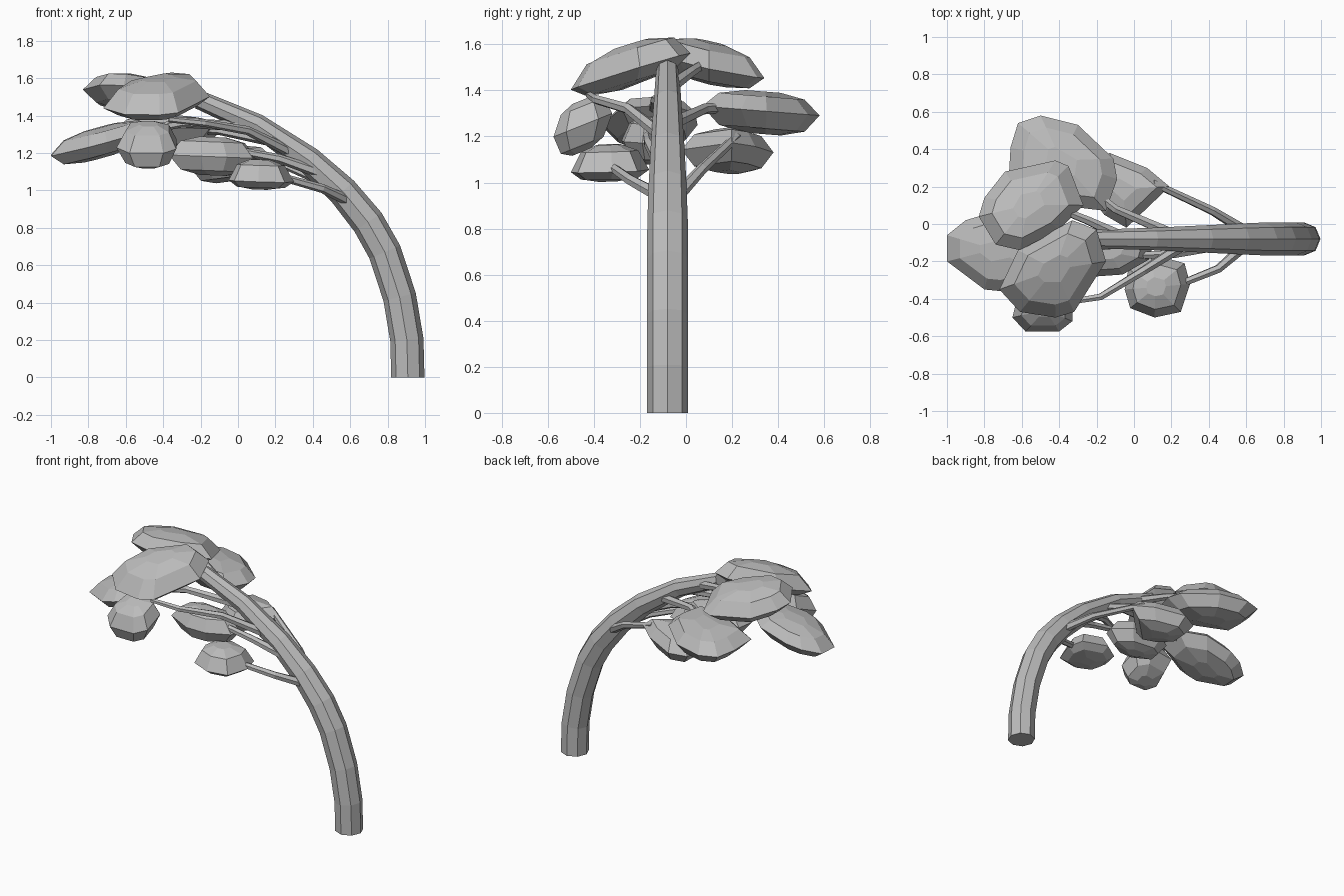
import bpy, bmesh, math
from mathutils import Vector

cube = bpy.data.objects.get("Cube")
if cube:
    bpy.data.objects.remove(cube, do_unlink=True)

grey = bpy.data.materials.new("plain grey")
grey.use_nodes = True
GREY = (0.5, 0.5, 0.5, 1)
grey.diffuse_color = GREY
grey.node_tree.nodes["Principled BSDF"].inputs["Base Color"].default_value = GREY


def finish(name, bm):
    bmesh.ops.recalc_face_normals(bm, faces=bm.faces)
    mesh = bpy.data.meshes.new(name)
    bm.to_mesh(mesh)
    bm.free()
    mesh.materials.append(grey)
    obj = bpy.data.objects.new(name, mesh)
    bpy.context.collection.objects.link(obj)


def tube(name, path, radii, sides):
    """Faceted tube along a path with one radius per point, capped at both ends."""
    bm = bmesh.new()
    pts = [Vector(p) for p in path]
    last = len(pts) - 1
    rings = []
    for i, (p, r) in enumerate(zip(pts, radii)):
        along = (pts[min(i + 1, last)] - pts[max(i - 1, 0)]).normalized()
        if p.z == 0:
            along = Vector((0, 0, 1))
        side = along.cross(Vector((0, 1, 0))).normalized()
        up = along.cross(side)
        ring = []
        for k in range(sides):
            a = math.tau * k / sides
            ring.append(bm.verts.new(p + r * (math.cos(a) * side + math.sin(a) * up)))
        rings.append(ring)
    for a, b in zip(rings, rings[1:]):
        for k in range(sides):
            n = (k + 1) % sides
            bm.faces.new((a[k], a[n], b[n], b[k]))
    bm.faces.new(rings[0])
    bm.faces.new(rings[-1])
    finish(name, bm)


def clump(name, outline, z, up, down, slope=(0, 0)):
    """Faceted leaf mass: a plan outline on a tilted plane, domed above and below."""
    bm = bmesh.new()
    pts = [Vector(p) for p in outline]
    mid = sum(pts, Vector((0, 0))) / len(pts)
    tilt = Vector(slope)
    for scale, lift in ((0.3, up), (0.73, 0.75 * up), (1, 0), (0.73, -0.75 * down), (0.3, -down)):
        for p in pts:
            d = (p - mid) * scale
            bm.verts.new((mid.x + d.x, mid.y + d.y, z + lift + d.dot(tilt)))
    hull = bmesh.ops.convex_hull(bm, input=list(bm.verts))
    inner = [g for g in hull["geom_interior"] if isinstance(g, bmesh.types.BMVert)]
    bmesh.ops.delete(bm, geom=inner, context='VERTS')
    bmesh.ops.dissolve_limit(bm, angle_limit=math.radians(8), verts=bm.verts, edges=bm.edges)
    finish(name, bm)


# Leaning trunk
tube("trunk", [(0.908, -0.08, 0), (0.903, -0.08, 0.2), (0.864, -0.08, 0.43),
               (0.785, -0.08, 0.67), (0.695, -0.08, 0.83), (0.56, -0.08, 0.995),
               (0.38, -0.08, 1.16), (0.1, -0.08, 1.35), (-0.21, -0.08, 1.485)],
     (0.089, 0.089, 0.089, 0.089, 0.088, 0.082, 0.073, 0.06, 0.05), 8)

# Branches
branches = {
    "low_right": [(0.6, -0.11, 0.94), (0.45, -0.24, 1.01), (0.2, -0.34, 1.08)],
    "low_left": [(0.6, -0.04, 0.94), (0.42, 0.07, 1.06), (0.1, 0.22, 1.2)],
    "middle": [(0.42, -0.12, 1.1), (0.22, -0.16, 1.17), (-0.05, -0.17, 1.22)],
    "long_right": [(0.27, -0.11, 1.21), (0.05, -0.25, 1.32), (-0.18, -0.39, 1.36), (-0.37, -0.42, 1.38)],
    "back_left": [(0.2, -0.05, 1.26), (-0.1, 0.08, 1.32), (-0.38, 0.3, 1.33)],
    "outer": [(0.08, -0.09, 1.34), (-0.3, -0.13, 1.36), (-0.7, -0.15, 1.28)],
    "top_left": [(-0.1, -0.05, 1.43), (-0.25, 0.02, 1.48), (-0.45, 0.1, 1.53)],
}
for name, path in branches.items():
    tube(name + "_branch", path, (0.03, 0.024, 0.02, 0.016), 6)

# Leaf clumps
clump("crown_right_leaves",
      [(-.72, -.35), (-.62, -.14), (-.45, -.05), (-.33, .02), (-.2, -.03), (-.15, -.2), (-.32, -.47), (-.42, -.5), (-.61, -.47)],
      1.48, .12, .065, (.03, .3))
clump("crown_left_leaves",
      [(-.83, .04), (-.8, .14), (-.69, .28), (-.42, .34), (-.35, .31), (-.27, .1), (-.4, -.03), (-.61, -.14), (-.74, -.11)],
      1.51, .1, .08, (-.06, -.2))
clump("outer_leaves",
      [(-1, -.06), (-1, -.2), (-.8, -.35), (-.7, -.36), (-.47, -.28), (-.45, -.08), (-.6, .04), (-.8, .05), (-.9, .02)],
      1.255, .08, .085, (.27, .05))
clump("hanging_leaves",
      [(-.65, -.5), (-.58, -.575), (-.4, -.575), (-.33, -.52), (-.33, -.38), (-.42, -.32), (-.61, -.34)],
      1.245, .11, .115, (0, .4))
clump("back_leaves",
      [(-.67, .24), (-.66, .41), (-.62, .54), (-.5, .58), (-.3, .53), (-.11, .35), (-.09, .24), (-.15, .07), (-.4, .1)],
      1.31, .085, .1, (0, -.08))
clump("low_left_leaves",
      [(-.13, .38), (.07, .3), (.19, .2), (.08, .08), (-.04, -.02), (-.16, .05), (-.25, .17), (-.24, .33)],
      1.14, .09, .095, (.13, 0))
clump("low_right_leaves",
      [(-.05, -.35), (-.03, -.24), (.09, -.16), (.27, -.21), (.3, -.32), (.25, -.47), (.11, -.5), (-.02, -.45)],
      1.05, .115, .045, (-.03, .03))
clump("middle_leaves",
      [(-.37, -.2), (-.2, -.28), (-.06, -.27), (.08, -.19), (.1, -.12), (-.02, -.03), (-.25, -.02), (-.35, -.08)],
      1.18, .105, .1, (-.04, 0))
